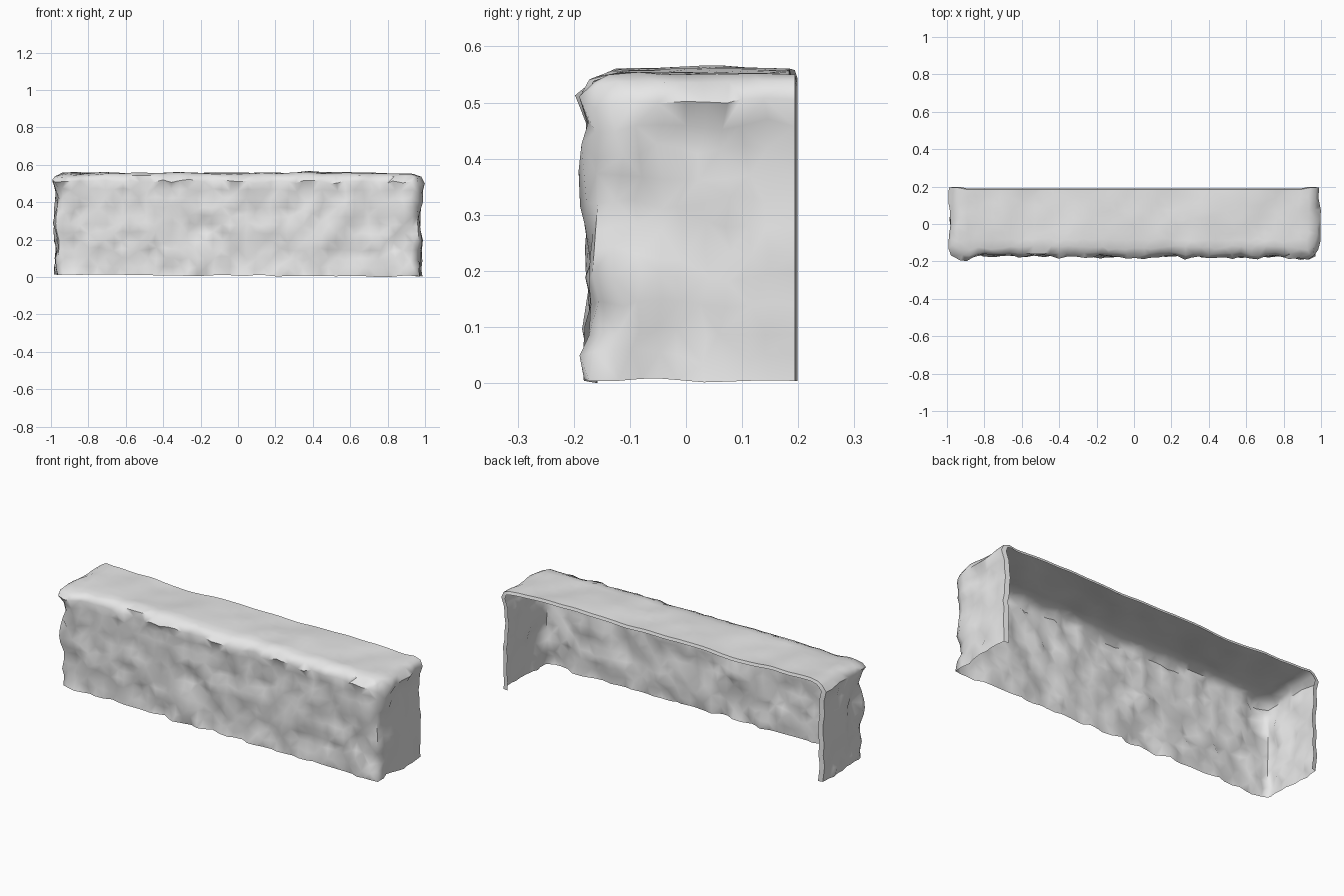
import bpy
import bmesh
from mathutils import Vector, noise

if "Cube" in bpy.data.objects:
    bpy.data.objects.remove(bpy.data.objects["Cube"], do_unlink=True)

NX, NY, NZ = 44, 9, 12           # lattice divisions of the stone shell
HX, FRONT, BACK, TOP = 0.974, -0.164, 0.184, 0.556
R = 0.05                         # rounding of the outer edges

stone = bpy.data.materials.new("pale_stone")
stone.use_nodes = True
stone.diffuse_color = (0.8, 0.8, 0.8, 1)
stone.node_tree.nodes["Principled BSDF"].inputs["Base Color"].default_value = (0.8, 0.8, 0.8, 1)


def rough(p):
    """Chipped rock relief made of broad and fine noise."""
    return 0.017 * noise.noise(p * 6) + 0.026 * noise.noise(p * 13 + Vector((5, 3, 9)))


def place(i, j, k):
    """Lattice point to a weathered, round-edged surface point."""
    p = Vector((HX * (2 * i / NX - 1),
                FRONT + (BACK - FRONT) * min(j, NY) / NY,
                0.008 - 0.005 * (2 * i / NX - 1) + (TOP - 0.008) * k / NZ))
    p.z = min(p.z, TOP)
    # uneven spacing, so facets are irregular
    jitter = noise.noise_vector(p * 17) * 0.022
    if 0 < i < NX:
        p.x += jitter.x
    if 0 < j < NY:
        p.y += jitter.y
    if 0 < k < NZ:
        p.z += jitter.z
    # round the outer edges
    core = Vector((max(-HX + R, min(HX - R, p.x)), max(FRONT + R, p.y), min(TOP - R, p.z)))
    normal = (p - core).normalized()
    p = core + normal * R
    # rough walls with a bulging brow below the top edge
    wall = Vector((normal.x, normal.y, 0))
    brow = 0.018 * max(0, 1 - abs(p.z - 0.525) / 0.05)
    p += wall * (rough(p) * (0.6 if j >= NY - 1 else 1) + brow)
    # calm, gently waving top
    p.z += max(0, normal.z) * (0.012 * noise.noise(p * 2.3) + 0.008 * noise.noise(p * 8))
    # swollen front right corner and flared back corners
    side = abs(p.x)
    if p.x > 0.84:
        p.y += 0.014 * min(0, normal.y)
    if j >= NY and side > 0.9:
        p.y += 0.01
    if k == 0:
        p.z += 0.008 * noise.noise(p * 9)
    # narrow lip folded over the open back
    if j > NY:
        p.y += 0.005
        p.z -= 0.016 * max(0, normal.z)
        p.x -= 0.026 * normal.x
    p.z = max(p.z, 0)
    return p


bm = bmesh.new()
points = {}


def vert(key):
    if key not in points:
        points[key] = bm.verts.new(place(*key))
    return points[key]


def panel(nu, nv, key, flip):
    """Triangulated lattice panel; diagonals alternate for a chipped look."""
    for u in range(nu):
        for v in range(nv):
            q = [vert(key(*c)) for c in ((u, v), (u + 1, v), (u + 1, v + 1), (u, v + 1))]
            if flip:
                q.reverse()
            if (u * 7 + v * 3) % 5 < 2:
                q = q[1:] + q[:1]
            bm.faces.new((q[0], q[1], q[2]))
            bm.faces.new((q[0], q[2], q[3]))


# front wall, two end walls and top; back and underside stay open
panel(NX, NZ, lambda u, v: (u, 0, v), False)
panel(NY + 1, NZ, lambda u, v: (NX, u, v), False)
panel(NY + 1, NZ, lambda u, v: (0, u, v), True)
panel(NX, NY + 1, lambda u, v: (u, v, NZ), False)

mesh = bpy.data.meshes.new("stone_wall_shell")
bm.to_mesh(mesh)
bm.free()
mesh.materials.append(stone)
shell = bpy.data.objects.new("stone_wall_shell", mesh)
bpy.context.collection.objects.link(shell)

for other in bpy.context.selected_objects:
    other.select_set(False)
shell.select_set(True)
bpy.context.view_layer.objects.active = shell
bpy.ops.object.shade_smooth_by_angle(angle=0.9)
